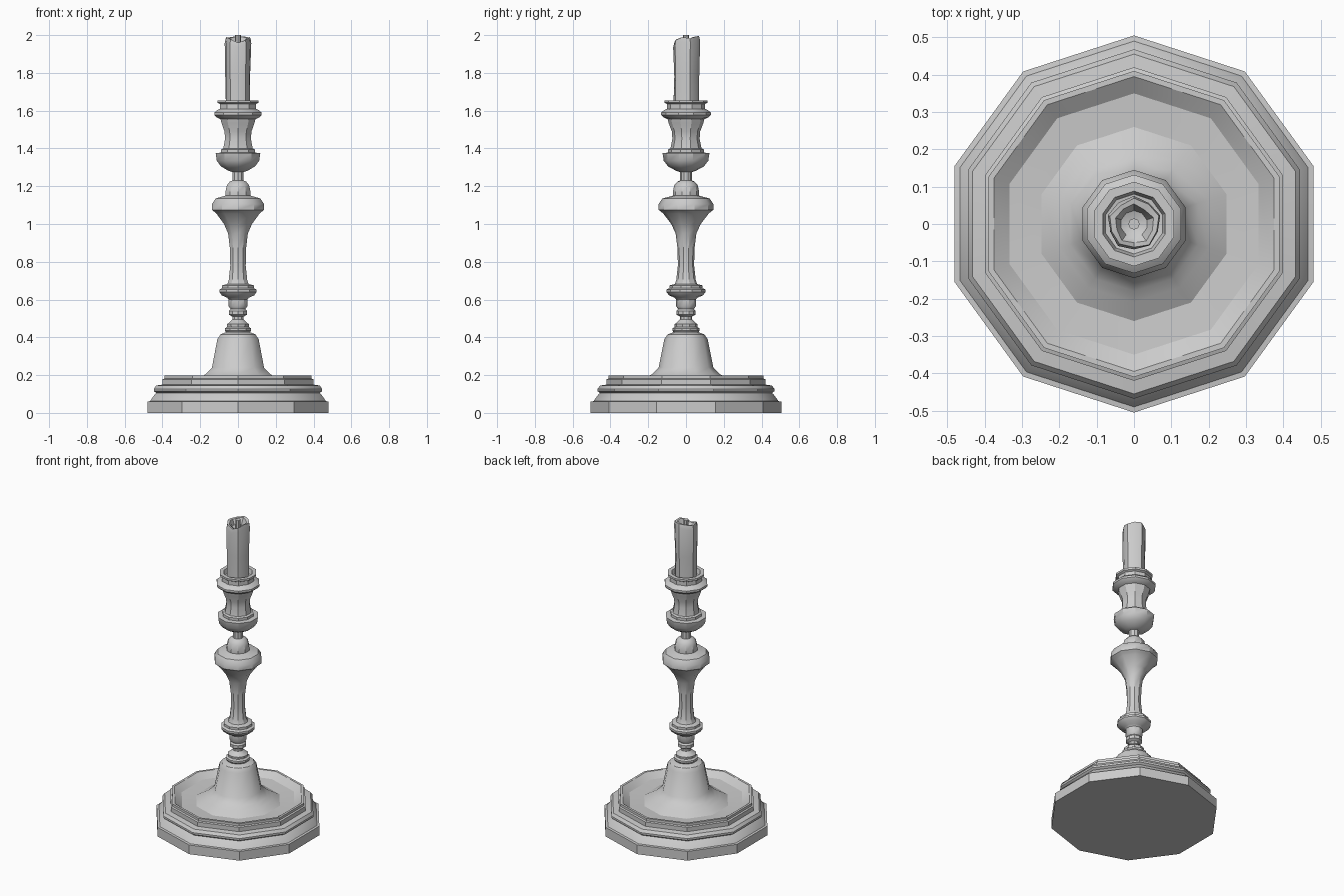
import bpy, bmesh, math

SIDES = 10


def finish(name, bm):
    bmesh.ops.recalc_face_normals(bm, faces=bm.faces)
    mesh = bpy.data.meshes.new(name)
    bm.to_mesh(mesh)
    bm.free()
    ob = bpy.data.objects.new(name, mesh)
    bpy.context.collection.objects.link(ob)
    bpy.ops.object.select_all(action='DESELECT')
    ob.select_set(True)
    bpy.context.view_layer.objects.active = ob
    bpy.ops.object.shade_smooth_by_angle(angle=math.radians(33))
    return ob


def lathe(name, profile, sides=SIDES, warp=None):
    """Turn (radius, height) points round z, with a corner facing front; cap both ends."""
    bm = bmesh.new()
    rings = []
    for j, (r, z) in enumerate(profile):
        ring = []
        for i in range(sides):
            a = math.pi / 2 + math.tau * i / sides
            rr, zz = warp(i, j, r, z) if warp else (r, z)
            ring.append(bm.verts.new((rr * math.cos(a), rr * math.sin(a), zz)))
        rings.append(ring)
    for lo, hi in zip(rings, rings[1:]):
        for i in range(sides):
            k = (i + 1) % sides
            bm.faces.new((lo[i], lo[k], hi[k], hi[i]))
    bm.faces.new(rings[0])
    bm.faces.new(rings[-1])
    return finish(name, bm)


# Stepped foot with a dished top rising into a tapered cone
lathe("base", [
    (.505, 0), (.505, .06), (.49, .062), (.462, .1), (.455, .105), (.468, .115),
    (.468, .127), (.455, .145), (.42, .15), (.42, .178), (.41, .182), (.41, .198),
    (.395, .198), (.35, .165), (.26, .16), (.21, .188), (.18, .205), (.145, .24),
    (.115, .39), (.098, .415), (.065, .428)])

# Turned stem: lower knops, flared shaft, shoulder and small dome
lathe("stem", [
    (.065, .425), (.072, .435), (.072, .448), (.06, .455), (.062, .47), (.05, .477),
    (.032, .495), (.032, .51), (.05, .52), (.05, .54), (.042, .55), (.052, .565),
    (.052, .6), (.06, .61), (.09, .622), (.103, .64), (.103, .653), (.088, .66),
    (.088, .675), (.06, .682), (.052, .7), (.043, .78), (.045, .87), (.055, .95),
    (.078, 1.0), (.12, 1.055), (.132, 1.065), (.145, 1.075), (.145, 1.105),
    (.125, 1.135), (.07, 1.15), (.07, 1.17), (.062, 1.205), (.045, 1.225),
    (.031, 1.23), (.031, 1.28)])

# Candle cup: bowl, waisted body and moulded rim, with a recessed mouth
lathe("candle_cup", [
    (.031, 1.275), (.055, 1.283), (.095, 1.305), (.118, 1.335), (.124, 1.375),
    (.095, 1.378), (.095, 1.395), (.082, 1.4), (.072, 1.45), (.075, 1.49),
    (.092, 1.535), (.097, 1.555), (.12, 1.565), (.132, 1.577), (.132, 1.59),
    (.115, 1.603), (.1, 1.61), (.1, 1.635), (.113, 1.642), (.113, 1.655),
    (.088, 1.655), (.08, 1.625), (.05, 1.62)])

# Partly melted candle with an uneven rim and hollow top
WOBBLE = [0, -.004, .003, -.002, .004, 0, .003, -.005, .002, -.003]
RIM = [.0, -.005, -.012, -.006, -.018, -.035, -.022, -.006, -.012, -.003]


def melt(i, j, r, z):
    if j in (2, 3, 4):
        z += RIM[i]
    if 0 < j < 5:
        r += WOBBLE[(i + 2 * j) % 10]
    return r, z


lathe("candle", [(.067, 1.61), (.067, 1.78), (.071, 1.97), (.066, 1.995),
                 (.052, 1.993), (.036, 1.95), (.01, 1.94)], warp=melt)

# Wick
lathe("wick", [(.015, 1.93), (.015, 2.0)], sides=8)
